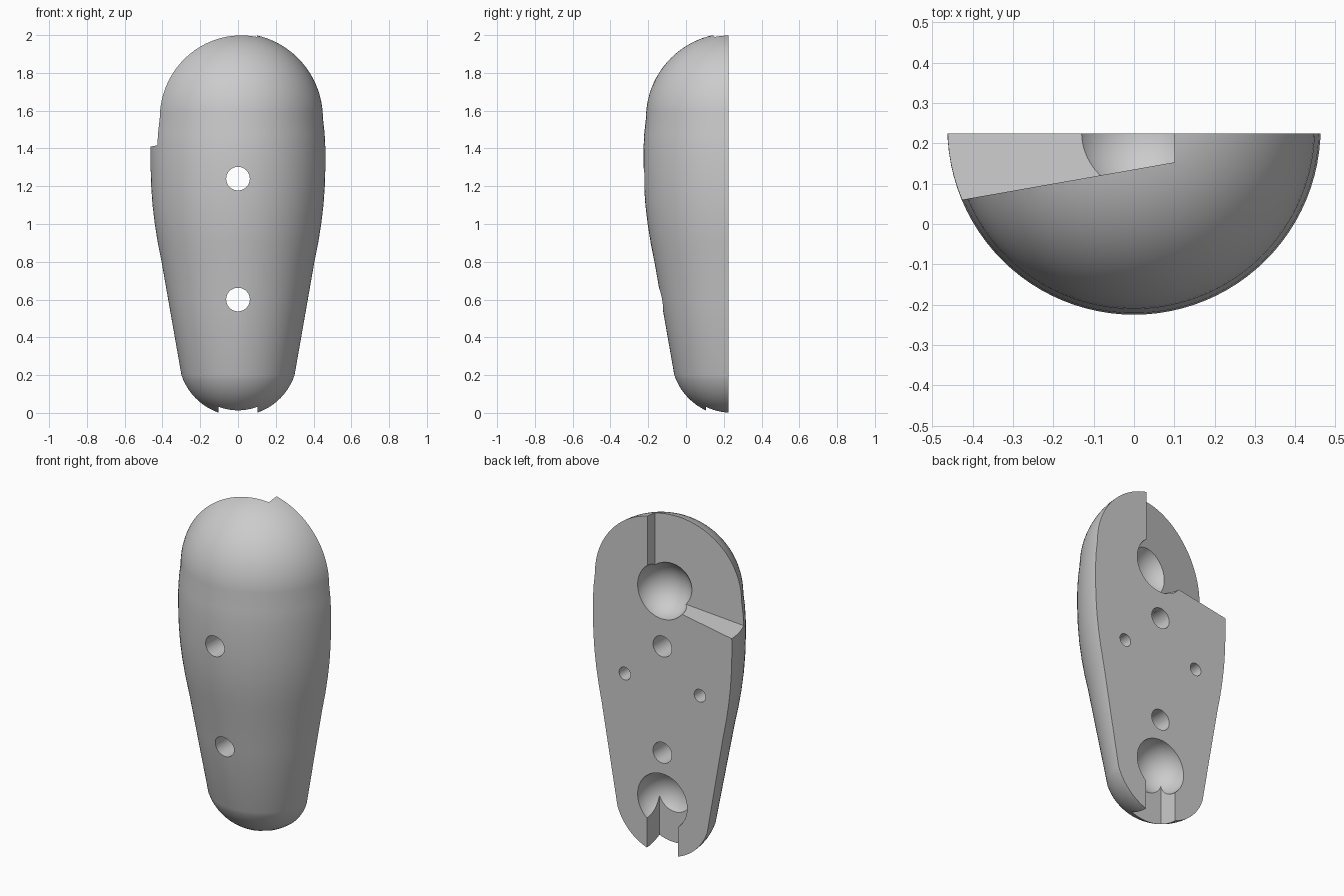
import bpy, bmesh, math
from mathutils import Matrix, Vector

if "Cube" in bpy.data.objects:
    bpy.data.objects.remove(bpy.data.objects["Cube"], do_unlink=True)

BACK = 0.225          # flat back plane
AXIS = 0.238          # axis of the rounded body
SOCKET_R = 0.165

grey = bpy.data.materials.new("plain grey")
grey.use_nodes = True
colour = (0.6, 0.6, 0.6, 1)
grey.diffuse_color = colour
grey.node_tree.nodes["Principled BSDF"].inputs["Base Color"].default_value = colour


def make(name, bm):
    bmesh.ops.recalc_face_normals(bm, faces=bm.faces)
    mesh = bpy.data.meshes.new(name)
    bm.to_mesh(mesh)
    bm.free()
    obj = bpy.data.objects.new(name, mesh)
    bpy.context.collection.objects.link(obj)
    mesh.materials.append(grey)
    return obj


def arc(centre, radius, start, end, steps):
    angles = [math.radians(start + (end - start) * i / steps) for i in range(steps + 1)]
    return [(radius * math.cos(a), centre + radius * math.sin(a)) for a in angles]


# Body: a revolved profile, sliced flat at the back
profile = arc(0.3, 0.316, -90, -18.4, 14)
profile += [(0.37, 0.6), (0.405, 0.8), (0.425, 0.9), (0.441, 1.0), (0.453, 1.1),
            (0.46, 1.2), (0.463, 1.3), (0.463, 1.4), (0.459, 1.48)]
profile += arc(1.56, 0.45, 0, 90, 22)
bm = bmesh.new()
verts = [bm.verts.new((r, AXIS, z)) for r, z in profile]
edges = [bm.edges.new(pair) for pair in zip(verts, verts[1:])]
bmesh.ops.spin(bm, geom=verts + edges, cent=(0, AXIS, 0), axis=(0, 0, 1),
               angle=math.tau, steps=96, use_merge=True)
bmesh.ops.remove_doubles(bm, verts=bm.verts, dist=0.0001)
cut = bmesh.ops.bisect_plane(bm, geom=bm.verts[:] + bm.edges[:] + bm.faces[:],
                             plane_co=(0, BACK, 0), plane_no=(0, 1, 0), clear_outer=True)
rim = [e for e in cut["geom_cut"] if isinstance(e, bmesh.types.BMEdge)]
bmesh.ops.contextual_create(bm, geom=rim)
body = make("half_shell_body", bm)


def ball(name, z):
    bm = bmesh.new()
    bmesh.ops.create_uvsphere(bm, u_segments=64, v_segments=32, radius=SOCKET_R,
                              matrix=Matrix.Translation((0, BACK + 0.003, z)))
    return make(name, bm)


def drill(name, x, z, radius, y0, y1):
    bm = bmesh.new()
    place = Matrix.Translation((x, (y0 + y1) / 2, z)) @ Matrix.Rotation(math.pi / 2, 4, "X")
    bmesh.ops.create_cone(bm, cap_ends=True, segments=48, radius1=radius,
                          radius2=radius, depth=y1 - y0, matrix=place)
    return make(name, bm)


def block(name, place):
    bm = bmesh.new()
    bmesh.ops.create_cube(bm, size=2)
    for v in bm.verts:
        v.co = Vector(place(*v.co))
    return make(name, bm)


def wedge(x, y, z):
    # Recess that deepens and drops towards the right side
    px = 0.1 if x > 0 else -0.6
    slope = 0.176
    return (px,
            0.5 if y > 0 else 0.153 + slope * (px - 0.1),
            2.2 if z > 0 else 1.41 + slope * (px + 0.463))


def notch(x, y, z):
    return (0.103 * x, 0.5 if y > 0 else 0.105, 0.3 if z > 0 else -0.2)


cutters = [
    ball("upper_socket", 1.57),
    ball("lower_socket", 0.308),
    block("upper_recess", wedge),
    block("lower_notch", notch),
    drill("upper_bolt_hole", 0, 1.24, 0.0625, -0.5, 0.5),
    drill("lower_bolt_hole", 0, 0.6, 0.0625, -0.5, 0.5),
    drill("left_pin_hole", 0.25, 1.01, 0.038, 0.02, 0.5),
    drill("right_pin_hole", -0.25, 1.01, 0.038, 0.02, 0.5),
]

# Carve every opening, then discard the cutters
bpy.ops.object.select_all(action="DESELECT")
bpy.context.view_layer.objects.active = body
body.select_set(True)
for cutter in cutters:
    cutter.hide_render = True
    mod = body.modifiers.new(cutter.name, "BOOLEAN")
    mod.operation = "DIFFERENCE"
    mod.solver = "EXACT"
    mod.object = cutter
    bpy.ops.object.modifier_apply(modifier=mod.name)
    bpy.data.objects.remove(cutter, do_unlink=True)

bpy.ops.object.shade_smooth_by_angle(angle=math.radians(30))
